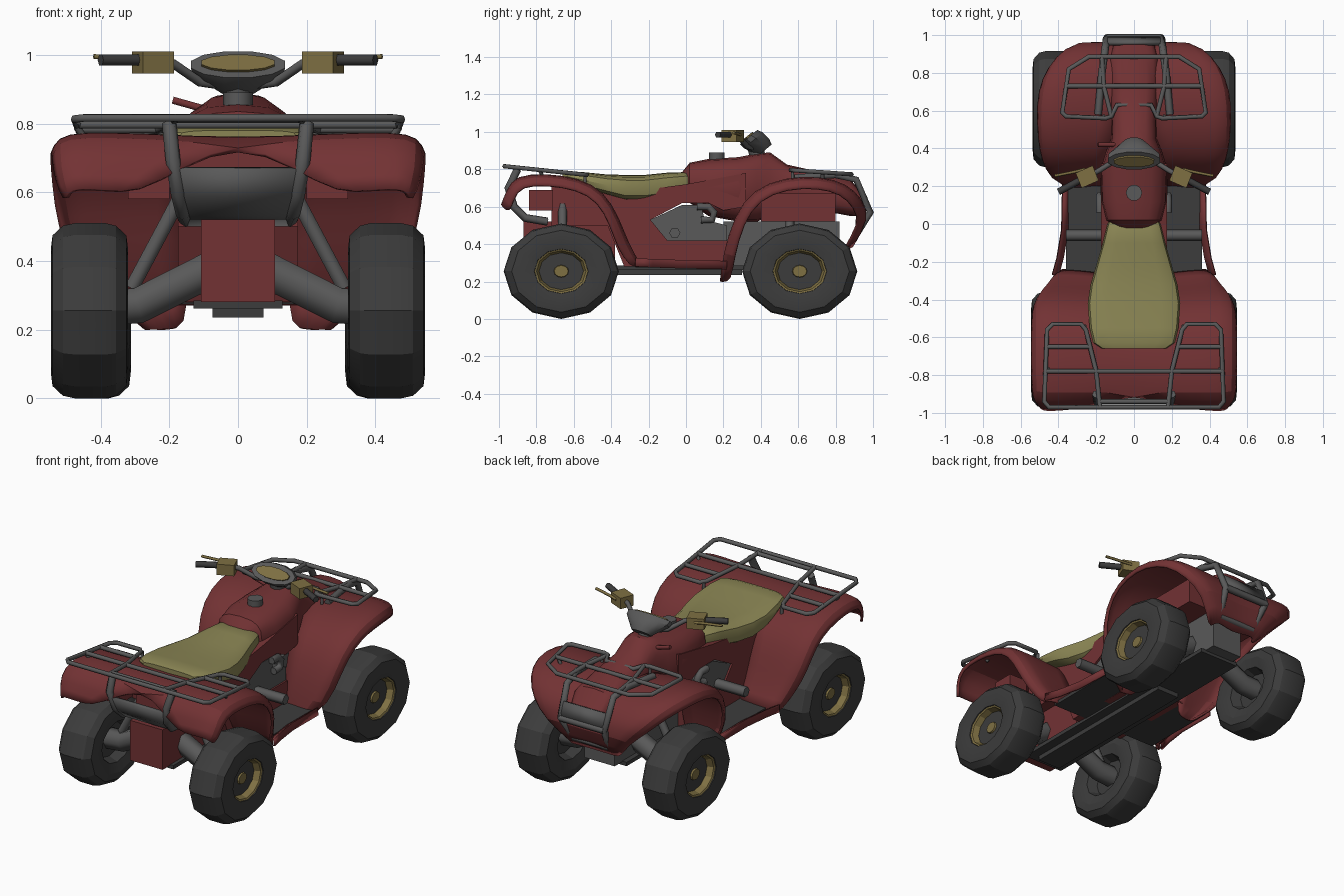
import bpy, bmesh, math
from mathutils import Vector

if "Cube" in bpy.data.objects:
    bpy.data.objects.remove(bpy.data.objects["Cube"])

def mat(name, c):
    m = bpy.data.materials.new(name)
    m.diffuse_color = (*c, 1)
    m.use_nodes = True
    m.node_tree.nodes["Principled BSDF"].inputs["Base Color"].default_value = m.diffuse_color
    return m

RED = mat("red_paint", (0.17, 0.032, 0.034))
GOLD = mat("gold", (0.21, 0.16, 0.055))
SEAT = mat("seat_cover", (0.26, 0.24, 0.09))
DARK = mat("rubber", (0.045, 0.045, 0.045))
GREY = mat("grey_metal", (0.10, 0.10, 0.10))

def make(name, verts, faces, m, mirror=False, sub=0, thick=0, smooth=35):
    me = bpy.data.meshes.new(name)
    me.from_pydata(verts, [], faces)
    bm = bmesh.new()
    bm.from_mesh(me)
    bmesh.ops.recalc_face_normals(bm, faces=bm.faces)
    bm.to_mesh(me)
    bm.free()
    if smooth:
        for p in me.polygons:
            p.use_smooth = True
        me.set_sharp_from_angle(angle=math.radians(smooth))
    me.materials.append(m)
    ob = bpy.data.objects.new(name, me)
    bpy.context.collection.objects.link(ob)
    if mirror:
        ob.modifiers.new("mirror", 'MIRROR')
    if sub:
        ob.modifiers.new("subd", 'SUBSURF').levels = sub
        ob.modifiers["subd"].render_levels = sub
    if thick:
        s = ob.modifiers.new("thick", 'SOLIDIFY')
        s.thickness, s.offset = thick, 0
    return ob

def loft(name, rings, m, cap=True, **k):
    n = len(rings[0])
    faces = [(i*n+j, i*n+(j+1) % n, (i+1)*n+(j+1) % n, (i+1)*n+j)
             for i in range(len(rings)-1) for j in range(n)]
    if cap:
        faces += [tuple(range(n)), tuple((len(rings)-1)*n+j for j in range(n))]
    return make(name, [p for r in rings for p in r], faces, m, **k)

def sheet(name, rows, m, **k):
    n = len(rows[0])
    faces = [(i*n+j, i*n+j+1, (i+1)*n+j+1, (i+1)*n+j)
             for i in range(len(rows)-1) for j in range(n-1)]
    return make(name, [p for r in rows for p in r], faces, m, **k)

def body_loft(name, stations, m, e=0.6, n=16, **k):
    # station: y, half width, bottom z, top z -> rounded-box section
    f = lambda v: math.copysign(abs(v)**e, v)
    rings = [[(w*f(math.cos(a)), y, (b+t)/2 + (t-b)/2*f(math.sin(a)))
              for a in (2*math.pi*i/n for i in range(n))] for y, w, b, t in stations]
    return loft(name, rings, m, **k)

def box(name, x, y, z, m, mirror=False):
    return loft(name, [[(x[0], y[i], z[j]) for i, j in ((0, 0), (1, 0), (1, 1), (0, 1))],
                       [(x[1], y[i], z[j]) for i, j in ((0, 0), (1, 0), (1, 1), (0, 1))]],
                m, mirror=mirror, smooth=0)

def tube(name, paths, r, m=GREY, mirror=True, res=1):
    cu = bpy.data.curves.new(name, 'CURVE')
    cu.dimensions, cu.bevel_depth, cu.bevel_resolution, cu.use_fill_caps = '3D', r, res, True
    for p in paths:
        for s in ((1, -1) if mirror else (1,)):
            sp = cu.splines.new('POLY')
            sp.points.add(len(p)-1)
            for q, v in zip(sp.points, p):
                q.co = (v[0]*s, v[1], v[2], 1)
    cu.materials.append(m)
    ob = bpy.data.objects.new(name, cu)
    bpy.context.collection.objects.link(ob)
    return ob

def fender(name, path, centre, m=RED):
    # path row: y, z, inner x, outer x; outer edge curls toward the wheel
    rows = []
    for y, z, xi, xo in path:
        d = (Vector(centre) - Vector((y, z))).normalized()
        rows.append([(xi+(xo-xi)*t, y+d.x*c, z+d.y*c)
                     for t, c in ((0, .02), (.5, .005), (.85, 0), (.97, .015), (1, .06))])
    return sheet(name, rows, m, mirror=True, sub=1, thick=.014)

# wheels
def ring(x, r, yc):
    return [(x, yc+.308*r*math.cos(a), .255+.255*r*math.sin(a))
            for a in (2*math.pi*i/12 for i in range(12))]
for pos, yc, dx in (("rear", -.667, 0), ("front", .608, -.008)):
    tyre = ((.39, .40), (.335, .48), (.32, .7), (.325, .86), (.355, .97), (.385, 1), (.475, 1),
            (.51, .97), (.54, .86), (.545, .7), (.535, .47), (.49, .44))
    loft(pos+"_tyres", [ring(x+dx, r, yc) for x, r in tyre], DARK, mirror=True, smooth=20)
    rim = ((.46, .44), (.53, .465), (.525, .43), (.485, .38), (.48, .14), (.5, .12))
    loft(pos+"_rims", [ring(x+dx, r, yc) for x, r in rim], GOLD, mirror=True, smooth=20)
    # suspension arms and shocks
    tube(pos+"_arms", [[(.07, yc, .38), (.29, yc, .27), (.42, yc, .26)]], .06)
    ys = -.66 if yc < 0 else .555
    tube(pos+"_shocks", [[(.15, ys, .62), (.31, ys, .32)]], .024)

# fenders
fender("rear_fenders", [(-.985, .61, .29, .50), (-.955, .69, .16, .53), (-.91, .765, 0, .535),
       (-.75, .775, 0, .54), (-.57, .75, 0, .54), (-.44, .68, .12, .535), (-.36, .54, .15, .52),
       (-.31, .40, .15, .47), (-.24, .28, .15, .42)], (-.667, .26))
fender("front_fenders", [(.185, .2, .15, .27), (.20, .34, .15, .42), (.26, .55, .14, .47),
       (.36, .69, .12, .495), (.53, .755, .08, .51), (.72, .76, 0, .505), (.86, .72, 0, .45),
       (.94, .64, 0, .38), (.98, .54, 0, .27), (.89, .39, 0, .15)], (.608, .26))

# hood and tank
body_loft("hood_and_tank", [(-.025, .08, .70, .78), (.02, .145, .62, .835), (.12, .175, .55, .855),
          (.28, .18, .52, .865), (.38, .15, .52, .885), (.45, .12, .55, .89), (.54, .12, .58, .825),
          (.72, .13, .58, .785), (.88, .13, .55, .745), (.95, .11, .55, .66)], RED, e=.7)
tube("fuel_cap", [[(0, .165, .84), (0, .165, .89)]], .043, mirror=False, res=3)
tube("hood_lever", [[(-.09, .42, .84), (-.19, .42, .868)]], .012, RED, mirror=False)

# seat
body_loft("seat", [(.09, .08, .70, .74), (0, .14, .68, .785), (-.1, .165, .65, .782),
          (-.22, .2, .63, .77), (-.32, .23, .63, .77), (-.42, .245, .66, .772),
          (-.55, .235, .70, .785), (-.63, .215, .73, .79), (-.66, .17, .745, .78)], SEAT, e=.55)

# side panels as one extruded outline
outline = [(-.72, .74), (-.72, .5), (-.42, .5), (-.33, .28), (.22, .27), (.22, .42), (-.1, .42),
           (-.19, .53), (-.02, .62), (.12, .62), (.2, .58), (.32, .6), (.32, .78), (0, .72), (-.3, .68)]
loft("side_panels", [[(x, y, z) for y, z in outline] for x in (-.175, .175)], RED, smooth=0)
box("front_inner_body", (-.26, .26), (.4, .8), (.52, .67), RED)
box("tail_lamps", (.2, .32), (-.84, -.71), (.58, .69), RED, mirror=True)
box("rear_housing", (-.108, .108), (-.87, -.38), (.28, .52), RED)
box("front_chassis", (-.1, .1), (.2, .82), (.28, .52), GREY)

# engine and exhaust
loft("engine", [[(x, y, z) for y, z in ((-.19, .53), (-.1, .42), (.22, .42), (.22, .5), (.1, .53),
     (.08, .61), (-.02, .61))] for x in (-.165, .165)], GREY, smooth=0)
tube("engine_cylinders", [[(.1, -.06, .46), (.36, -.06, .46)]], .03)
tube("exhaust", [[(.18, .06, .6), (.18, .12, .6), (.18, .15, .57), (.18, .14, .53), (.18, .08, .53)]], .022)

# floor and underside
box("foot_wells", (.12, .36), (-.27, .2), (.275, .295), DARK, mirror=True)
sheet("running_board_edges", [[(x, y, z), (x+.03, y, z+.02), (x+.03, y, z-.02)] for x, y, z in
      ((.40, -.27, .30), (.375, -.18, .295), (.35, -.03, .29), (.345, .22, .285))],
      RED, mirror=True, thick=.012)
box("skid_plate", (-.13, .13), (-.8, .75), (.262, .285), DARK)
box("skid_block", (-.074, .074), (-.75, .3), (.235, .265), DARK)

# rear tail plate and bars
sheet("tail_plate", [[(-w, y, z), (w, y, z)] for y, z, w in
      ((-.945, .67, .185), (-.915, .59, .175), (-.86, .54, .165), (-.74, .51, .15))], GREY, thick=.02)
tube("tail_bars", [[(.2, -.9, .80), (.19, -.95, .70), (.175, -.92, .60), (.16, -.86, .54), (.15, -.74, .52)]], .022)

# front bumper
tube("front_bumper", [[(.19, .58, .755), (.17, .8, .77), (.155, .91, .745), (.145, .985, .57), (.12, .89, .42)],
     [(0, .985, .57), (.145, .985, .57)], [(0, .90, .43), (.12, .90, .43)]], .02)
sheet("bumper_plate", [[(-.14, y, z), (.14, y, z)] for y, z in ((.955, .66), (.985, .58))], GREY, thick=.02)

# racks, height follows a slope along y
def rack(name, paths, h):
    tube(name, [[(x, y, h(y)) for x, y in p] for p in paths], .0125)
rack("rear_rack", [[(0, -.97), (.45, -.97), (.475, -.94), (.46, -.56), (.43, -.53), (.28, -.53),
     (.255, -.56), (.2, -.78), (.18, -.97)], [(0, -.78), (.47, -.78)], [(.23, -.65), (.465, -.65)],
     [(0, -.94), (.18, -.94)]], lambda y: .77 - .105*(y+.53))
rack("front_rack", [[(0, .885), (.24, .885), (.345, .82), (.38, .59), (.36, .57), (.15, .56),
     (.12, .57), (.09, .63), (0, .63)], [(0, .73), (.36, .73)], [(.12, .57), (.16, .73), (.17, .885)]],
     lambda y: .80 - .07*(y-.5))
tube("rack_posts", [[(.47, -.78, .79), (.44, -.76, .75)], [(.26, -.54, .77), (.26, -.54, .72)],
     [(.34, .73, .785), (.32, .73, .74)], [(.16, .57, .79), (.16, .57, .74)]], .01)

# steering head and instrument pod, rings tilted like the display face
tube("steering_post", [[(0, .4, .8), (0, .37, .92)]], .042, mirror=False, res=2)
def pod(y, z, w, d, n=12):
    return [(w*math.cos(a), y+.77*d*math.sin(a), z+.64*d*math.sin(a))
            for a in (2*math.pi*(i+.5)/n for i in range(n))]
loft("instrument_pod", [pod(.335, .972, .142, .062), pod(.36, .955, .138, .068),
     pod(.40, .925, .09, .06), pod(.425, .905, .06, .045)], GREY)
loft("display", [pod(.328, .978, .11, .036), pod(.345, .965, .11, .036)], GOLD)

# handlebars, control blocks, grips and levers
tube("handlebars", [[(.04, .37, .91), (.11, .33, .92), (.19, .28, .975), (.25, .25, .985), (.3, .225, .985)]], .014)
tube("grips", [[(.28, .235, .985), (.4, .17, .985)]], .018, DARK)
loft("control_blocks", [[(x+a*.4, y+a, z) for a, z in ((-.045, .945), (.035, .945), (.035, 1.01), (-.045, 1.01))]
     for x, y in ((.205, .275), (.295, .235))], GOLD, mirror=True, smooth=0)
tube("levers", [[(.26, .29, .985), (.32, .275, .99), (.42, .255, .995)]], .008, GOLD)
